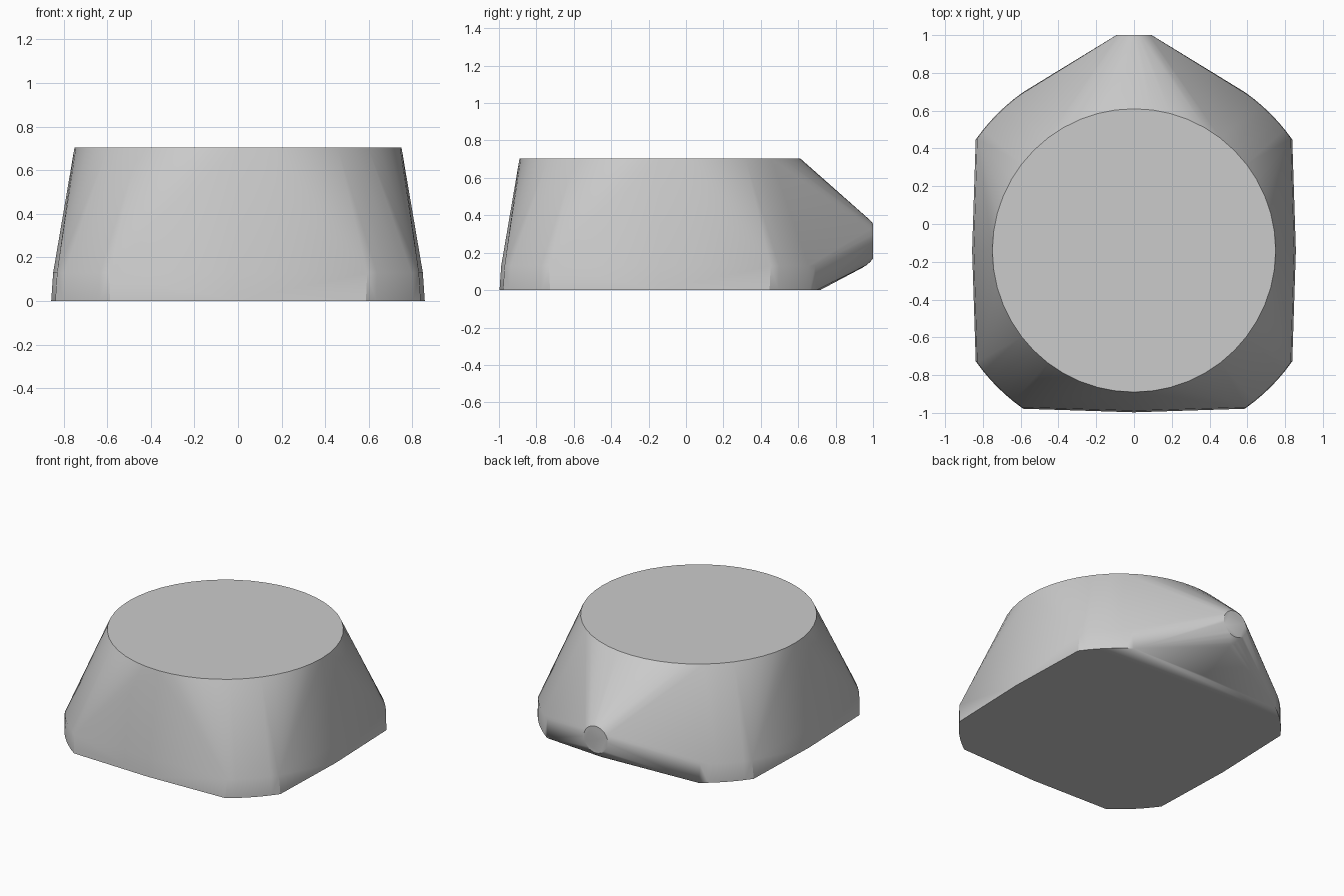
import bpy
import bmesh
from math import radians, sin, cos, pi, acos, sqrt

cube = bpy.data.objects.get("Cube")
if cube:
    bpy.data.objects.remove(cube, do_unlink=True)

grey = bpy.data.materials.new("plain grey")
grey.use_nodes = True
colour = (0.6, 0.6, 0.6, 1)
grey.diffuse_color = colour
grey.node_tree.nodes["Principled BSDF"].inputs["Base Color"].default_value = colour

CENTRE_Y = -0.14
SIDES = 48
bm = bmesh.new()


def level_ring(radius, z):
    """Horizontal circle around the body axis."""
    for i in range(SIDES):
        a = 2 * pi * i / SIDES
        bm.verts.new((radius * cos(a), CENTRE_Y + radius * sin(a), z))


def corner_arcs(half, radius, z, steps=6):
    """Rounded corners: a circle clipped by a square."""
    start = acos(half / radius)
    for quarter in range(4):
        for i in range(steps + 1):
            a = quarter * pi / 2 + start + (pi / 2 - 2 * start) * i / steps
            bm.verts.new((radius * cos(a), CENTRE_Y + radius * sin(a), z))


def knob_ring(y, centre_y=0.87, centre_z=0.262, ball=0.16):
    """Slice of the ball that rounds the rear nose."""
    r = sqrt(ball ** 2 - (y - centre_y) ** 2)
    for i in range(32):
        a = 2 * pi * i / 32
        bm.verts.new((r * cos(a), y, centre_z + r * sin(a)))


# Round top, rounded-square foot and truncated ball at the back
level_ring(0.75, 0.705)
level_ring(0.848, 0.13)
level_ring(0.857, 0)
corner_arcs(0.83, 1.02, 0.13)
corner_arcs(0.838, 1.023, 0)
for y in (1.0, 0.985, 0.965, 0.94, 0.91, 0.88):
    knob_ring(y)

# Stretch one skin over all the sections
hull = bmesh.ops.convex_hull(bm, input=bm.verts[:])
spare = {v for v in hull["geom_interior"] + hull["geom_unused"]
         if isinstance(v, bmesh.types.BMVert)}
bmesh.ops.delete(bm, geom=list(spare), context="VERTS")
bmesh.ops.dissolve_limit(bm, angle_limit=radians(0.2), verts=bm.verts[:], edges=bm.edges[:])
bmesh.ops.recalc_face_normals(bm, faces=bm.faces[:])

mesh = bpy.data.meshes.new("body")
bm.to_mesh(mesh)
bm.free()
mesh.materials.append(grey)
body = bpy.data.objects.new("body", mesh)
bpy.context.collection.objects.link(body)

bpy.ops.object.select_all(action="DESELECT")
body.select_set(True)
bpy.context.view_layer.objects.active = body
bpy.ops.object.shade_smooth_by_angle(angle=radians(30))
